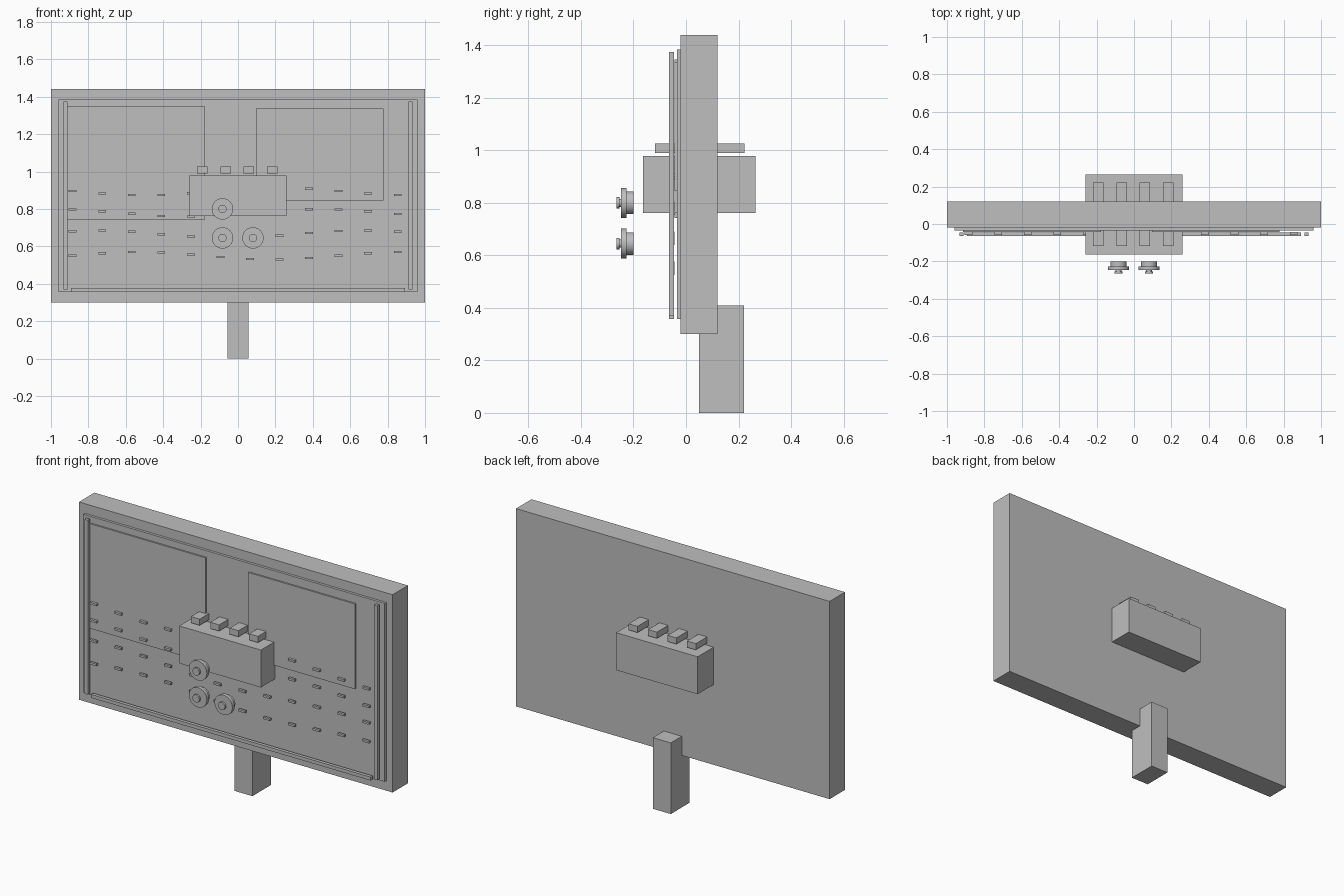
import bpy, math
from mathutils import Matrix

cube = bpy.data.objects.get("Cube")
if cube:
    bpy.data.objects.remove(cube, do_unlink=True)

GREY = (0.52, 0.52, 0.52, 1)
grey = bpy.data.materials.new("plain grey")
grey.use_nodes = True
grey.diffuse_color = GREY
grey.node_tree.nodes["Principled BSDF"].inputs["Base Color"].default_value = GREY


def box(name, x, y, z):
    """Box spanning the given (low, high) ranges."""
    spans = (x, y, z)
    centre = [(a + b) / 2 for a, b in spans]
    bpy.ops.mesh.primitive_cube_add(size=1, location=centre)
    ob = bpy.context.object
    ob.name = name
    ob.data.transform(Matrix.Diagonal([b - a for a, b in spans] + [1]))
    ob.data.materials.append(grey)
    return ob


def disc(name, x, z, radius, front, back):
    """Round disc whose axis runs along y."""
    bpy.ops.mesh.primitive_cylinder_add(
        vertices=32, radius=radius, depth=back - front,
        location=(x, (front + back) / 2, z), rotation=(math.pi / 2, 0, 0))
    ob = bpy.context.object
    ob.name = name
    ob.data.materials.append(grey)
    bpy.ops.object.shade_smooth_by_angle(angle=math.radians(35))


# Board, its front panel and the post behind
box("board", (-1, 1), (-0.02, 0.12), (0.30, 1.44))
box("front_panel", (-0.96, 0.96), (-0.035, -0.02), (0.357, 1.385))
box("post", (-0.057, 0.057), (0.05, 0.22), (0, 0.41))

# Raised sheets
SHEET_Y = (-0.044, -0.035)
box("right_sheet", (-0.914, -0.176), SHEET_Y, (0.743, 1.347))
box("left_sheet", (0.097, 0.777), SHEET_Y, (0.845, 1.336))

# Edge strips
STRIP_Y = (-0.065, -0.046)
box("right_strip", (-0.934, -0.912), STRIP_Y, (0.37, 1.375))
box("left_strip", (0.912, 0.934), STRIP_Y, (0.37, 1.375))
box("bottom_strip", (-0.892, 0.892), STRIP_Y, (0.357, 0.377))

# Central housing with a row of keys above it
box("housing", (-0.26, 0.26), (-0.163, 0.265), (0.762, 0.978))
for i in range(4):
    x = -0.19 + 0.124 * i
    box(f"key_{i + 1}", (x - 0.028, x + 0.028), (-0.118, 0.222), (0.99, 1.026))

# Wavy rows of small dashes
for row in range(4):
    for col in range(12):
        x = -0.884 + 0.158 * col
        z = 0.55 + 0.1145 * row + 0.02 * math.sin(0.7 * col + row)
        box(f"dash_{row + 1}_{col + 1}", (x - 0.021, x + 0.021),
            (-0.058, -0.044), (z - 0.006, z + 0.006))

# Three stepped knobs
for i, (x, z) in enumerate([(-0.083, 0.80), (-0.083, 0.645), (0.08, 0.645)], 1):
    disc(f"knob_collar_{i}", x, z, 0.043, -0.226, -0.2)
    disc(f"knob_rim_{i}", x, z, 0.057, -0.247, -0.226)
    disc(f"knob_stem_{i}", x, z, 0.015, -0.254, -0.247)
    disc(f"knob_tip_{i}", x, z, 0.022, -0.265, -0.254)
